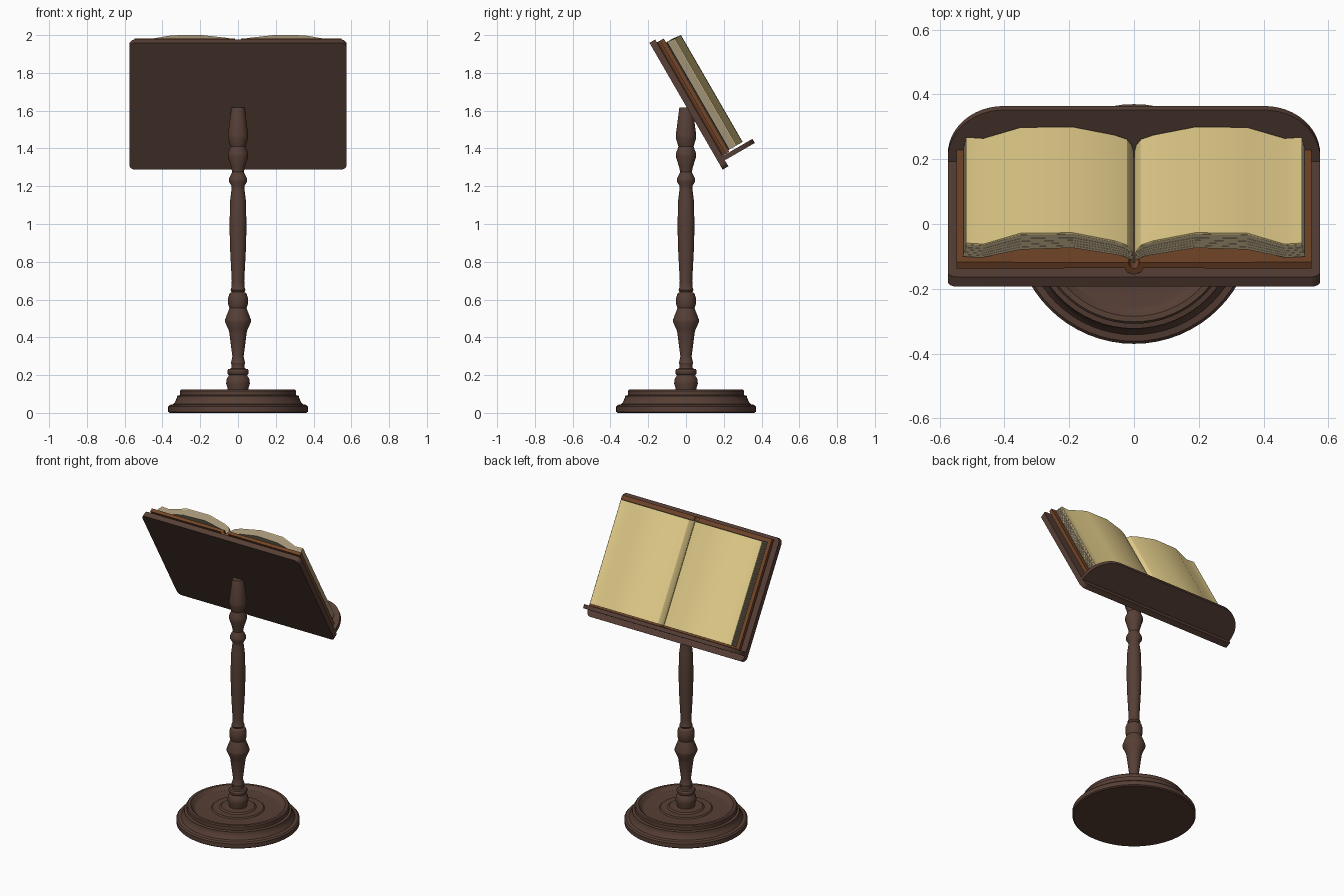
import bpy, bmesh, math
from mathutils import Vector

if "Cube" in bpy.data.objects:
    bpy.data.objects.remove(bpy.data.objects["Cube"])


def material(name, rgb):
    m = bpy.data.materials.new(name)
    m.diffuse_color = (*rgb, 1)
    m.use_nodes = True
    m.node_tree.nodes["Principled BSDF"].inputs["Base Color"].default_value = m.diffuse_color
    return m


WOOD = material("dark_wood", (0.095, 0.05, 0.036))
LEATHER = material("brown_leather", (0.17, 0.06, 0.022))
PAPER = material("paper", (0.78, 0.62, 0.26))
EDGES = material("page_edges", (0.36, 0.29, 0.18))

# Desk frame: x across, u up the slope, n out of the reading face
ORIGIN = Vector((0, 0.194, 1.288))
U = Vector((0, -0.5, math.sqrt(0.75)))
N = Vector((0, math.sqrt(0.75), 0.5))


def finish(name, bm, mat, angle=30):
    bmesh.ops.recalc_face_normals(bm, faces=bm.faces)
    me = bpy.data.meshes.new(name)
    bm.to_mesh(me)
    bm.free()
    me.materials.append(mat)
    ob = bpy.data.objects.new(name, me)
    bpy.context.collection.objects.link(ob)
    bpy.ops.object.select_all(action='DESELECT')
    ob.select_set(True)
    bpy.context.view_layer.objects.active = ob
    bpy.ops.object.shade_smooth_by_angle(angle=math.radians(angle))
    return ob


def prism(name, pts, axis, lo, hi, mat):
    """Extrude a profile: axis 'n' takes (x, u) points, axis 'u' takes (x, n)."""
    bm = bmesh.new()
    rings = []
    for d in (lo, hi):
        ring = []
        for x, v in pts:
            u, n = (v, d) if axis == 'n' else (d, v)
            ring.append(bm.verts.new(ORIGIN + Vector((x, 0, 0)) + U * u + N * n))
        rings.append(ring)
    a, b = rings
    for i in range(len(pts)):
        j = (i + 1) % len(pts)
        bm.faces.new((a[i], a[j], b[j], b[i]))
    bm.faces.new(a)
    bm.faces.new(b[::-1])
    return finish(name, bm, mat)


def rounded(half, lo, hi, r_lo, r_hi, steps=8):
    """Rectangle with separate corner radii on its low and high sides."""
    pts = []
    for sx, top, start in ((1, False, 270), (1, True, 0), (-1, True, 90), (-1, False, 180)):
        r = r_hi if top else r_lo
        cx, cy = sx * (half - r), (hi - r) if top else (lo + r)
        for k in range(steps + 1):
            t = math.radians(start + 90 * k / steps)
            pts.append((cx + r * math.cos(t), cy + r * math.sin(t)))
    return pts


def lathe(name, profile, mat, segments=40):
    bm = bmesh.new()
    rings = [[bm.verts.new((r * math.cos(2 * math.pi * k / segments),
                            r * math.sin(2 * math.pi * k / segments), z))
              for k in range(segments)] for r, z in profile]
    for a, b in zip(rings, rings[1:]):
        for k in range(segments):
            j = (k + 1) % segments
            bm.faces.new((a[k], a[j], b[j], b[k]))
    bm.faces.new(rings[0][::-1])
    bm.faces.new(rings[-1])
    return finish(name, bm, mat)


# Turned round foot with a dished top
lathe("base", [(.362, 0), (.37, .006), (.37, .033), (.362, .042), (.342, .046), (.332, .06),
               (.323, .082), (.323, .09), (.308, .094), (.308, .117), (.302, .123),
               (.285, .123), (.275, .112), (.262, .1), (.25, .098), (.16, .1),
               (.153, .107), (.11, .107), (.1, .115), (.05, .117)], WOOD, 64)

# Turned pole
lathe("pole", [(.053, .1), (.055, .13), (.063, .155), (.06, .18), (.048, .2), (.055, .208),
               (.057, .222), (.052, .232), (.036, .235), (.033, .25), (.038, .265), (.032, .285),
               (.03, .3), (.046, .425), (.05, .44), (.068, .48), (.068, .495), (.045, .555),
               (.052, .575), (.052, .61), (.046, .63), (.034, .64), (.04, .65), (.034, .665),
               (.033, .7), (.041, .85), (.044, .95), (.044, 1.03), (.041, 1.13), (.034, 1.185),
               (.034, 1.2), (.048, 1.225), (.048, 1.24), (.031, 1.275), (.036, 1.3),
               (.053, 1.355), (.053, 1.375), (.04, 1.41), (.054, 1.455), (.054, 1.47),
               (.036, 1.61), (.033, 1.617)], WOOD)

# Sloping desk and its book ledge
prism("desk_board", rounded(.575, 0, .775, .03, .03), 'n', 0, .035, WOOD)
prism("book_ledge", rounded(.575, .03, .218, .004, .172, 12), 'u', .037, .062, WOOD)

# Open cover with a rounded spine channel
outer = [(.028 * math.sin(math.radians(a)), .056 - .021 * math.cos(math.radians(a)))
         for a in range(-90, 91, 15)]
inner = [(.016 * math.sin(math.radians(a)), .076 - .022 * math.cos(math.radians(a)))
         for a in range(90, -91, -15)]
prism("book_cover", [(-.548, .054)] + outer + [(.548, .054), (.548, .077)] + inner
      + [(-.548, .077)], 'u', .064, .757, LEATHER)

# Page blocks: stacked layers blended between a lower and an upper curve
LOW = [(.001, .058), (.008, .07), (.03, .084), (.07, .092), (.19, .114), (.35, .108),
       (.47, .079), (.53, .083)]
TOP = [(.001, .075), (.007, .1), (.022, .121), (.06, .136), (.19, .165), (.35, .163),
       (.465, .124), (.518, .128)]


def curve(t):
    return [(a[0] + (b[0] - a[0]) * t, a[1] + (b[1] - a[1]) * t) for a, b in zip(LOW, TOP)]


LAYERS = 6
for side, sign in (("left", -1), ("right", 1)):
    for i in range(LAYERS):
        t0, t1 = i / LAYERS, (i + 1) / LAYERS
        last = i == LAYERS - 1
        if last:
            t0 = .9
        elif i == LAYERS - 2:
            t1 = .9
        lo, hi = curve(t0), curve(t1)
        hi_pts = [(x, n) for x, n in hi]
        lo_pts = [(min(x, hi[-1][0]) if k == len(lo) - 1 else x, n) for k, (x, n) in enumerate(lo)]
        pts = [(sign * x, n) for x, n in lo_pts + hi_pts[::-1]]
        name = f"{side}_top_page" if last else f"{side}_page_layer_{i + 1}"
        prism(name, pts, 'u', .074, .734 - .007 * t1, PAPER if last else EDGES)
